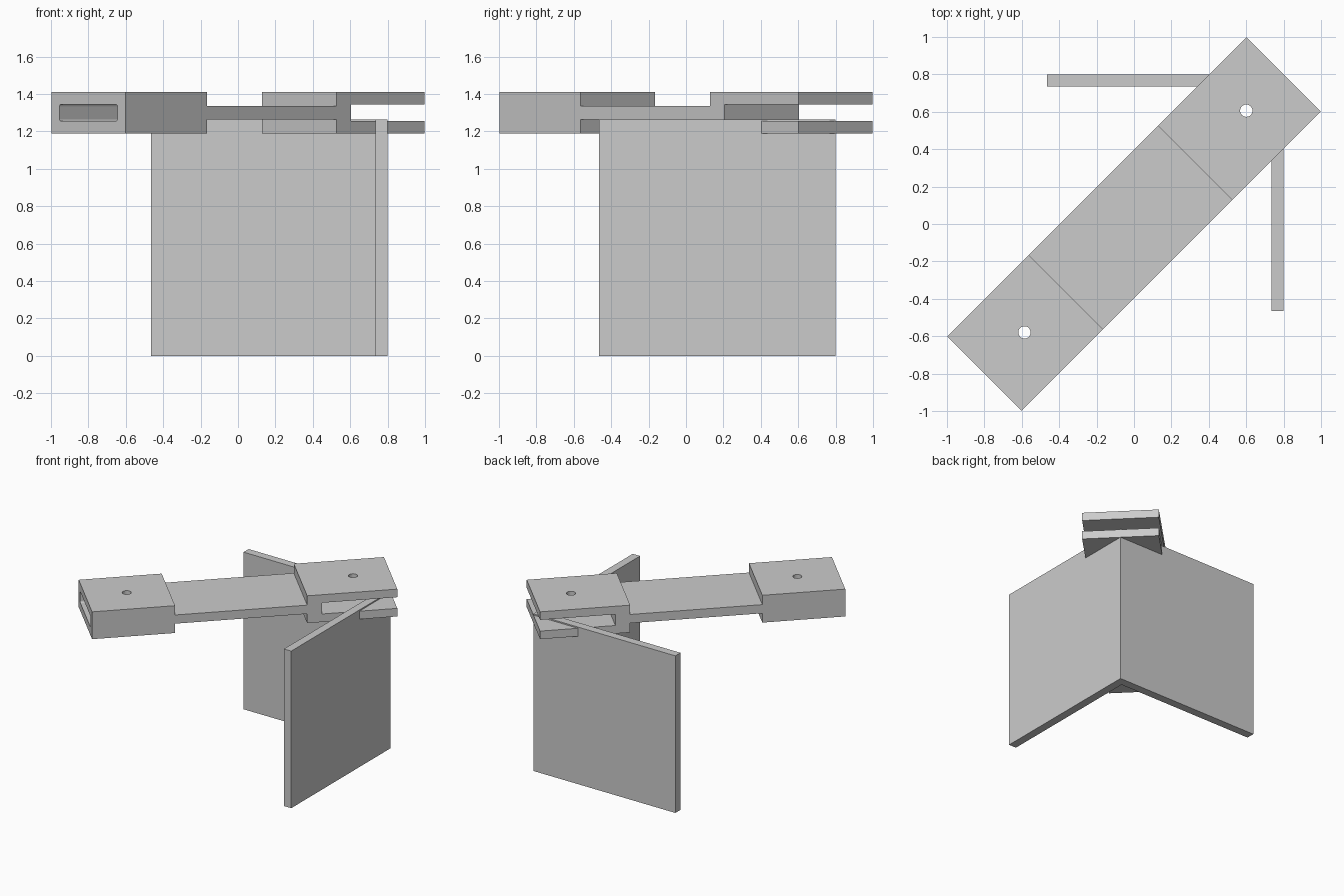
import bpy, bmesh
from math import pi
from mathutils import Vector, Matrix

cube = bpy.data.objects.get("Cube")
if cube:
    bpy.data.objects.remove(cube, do_unlink=True)

grey = bpy.data.materials.new("plain grey")
grey.use_nodes = True
grey.diffuse_color = (0.6, 0.6, 0.6, 1)
grey.node_tree.nodes["Principled BSDF"].inputs["Base Color"].default_value = (0.6, 0.6, 0.6, 1)


def finish(name, bm):
    bmesh.ops.recalc_face_normals(bm, faces=bm.faces)
    mesh = bpy.data.meshes.new(name)
    bm.to_mesh(mesh)
    bm.free()
    mesh.materials.append(grey)
    obj = bpy.data.objects.new(name, mesh)
    bpy.context.collection.objects.link(obj)
    return obj


def extrude_profile(name, points, direction):
    bm = bmesh.new()
    face = bm.faces.new([bm.verts.new(p) for p in points])
    moved = bmesh.ops.extrude_face_region(bm, geom=[face])["geom"]
    bmesh.ops.translate(bm, vec=Vector(direction),
                        verts=[v for v in moved if isinstance(v, bmesh.types.BMVert)])
    return finish(name, bm)


def cut(obj, cutter):
    bpy.context.view_layer.objects.active = obj
    mod = obj.modifiers.new("cut", 'BOOLEAN')
    mod.operation = 'DIFFERENCE'
    mod.solver = 'EXACT'
    mod.object = cutter
    bpy.ops.object.modifier_apply(modifier=mod.name)
    bpy.data.objects.remove(cutter, do_unlink=True)


# Arm: side profile with thick ends, thin middle and an open fork
end, inner_a, inner_b, slot = 1.131, -0.516, 0.463, 0.573
bottom, top, thin_low, thin_high, jaw_low, jaw_high = 1.19, 1.41, 1.265, 1.335, 1.255, 1.345
half = 0.281
side = [(-end, bottom), (inner_a, bottom), (inner_a, thin_low), (inner_b, thin_low),
        (inner_b, bottom), (end, bottom), (end, jaw_low), (slot, jaw_low),
        (slot, jaw_high), (end, jaw_high), (end, top), (inner_b, top),
        (inner_b, thin_high), (inner_a, thin_high), (inner_a, top), (-end, top)]
arm = extrude_profile("arm", [(u, -half, z) for u, z in side], (0, 2 * half, 0))

# Rounded pocket in the closed end
bm = bmesh.new()
bmesh.ops.create_cube(bm, size=1, matrix=Matrix.Translation((-end, 0, 1.3))
                      @ Matrix.Diagonal((1.11, 0.438, jaw_high - jaw_low, 1)))
long_edges = [e for e in bm.edges if abs((e.verts[0].co - e.verts[1].co).x) > 0.5]
bmesh.ops.bevel(bm, geom=long_edges, offset=0.012, segments=4, profile=0.5, affect='EDGES')
cut(arm, finish("pocket_cutter", bm))

# Pin holes through both ends
for u in (-0.824, 0.853):
    bm = bmesh.new()
    bmesh.ops.create_cone(bm, cap_ends=True, segments=32, radius1=0.033, radius2=0.033,
                          depth=0.6, matrix=Matrix.Translation((u, 0.004, 1.3)))
    cut(arm, finish("hole_cutter", bm))
arm.rotation_euler.z = pi / 4

# Two upright panels meeting at a corner under the fork
near, inside, out = -0.465, 0.735, 0.8
plan = [(near, inside), (inside, inside), (inside, near), (out, near), (out, out), (near, out)]
extrude_profile("corner_panels", [(x, y, 0) for x, y in plan], (0, 0, 1.265))
